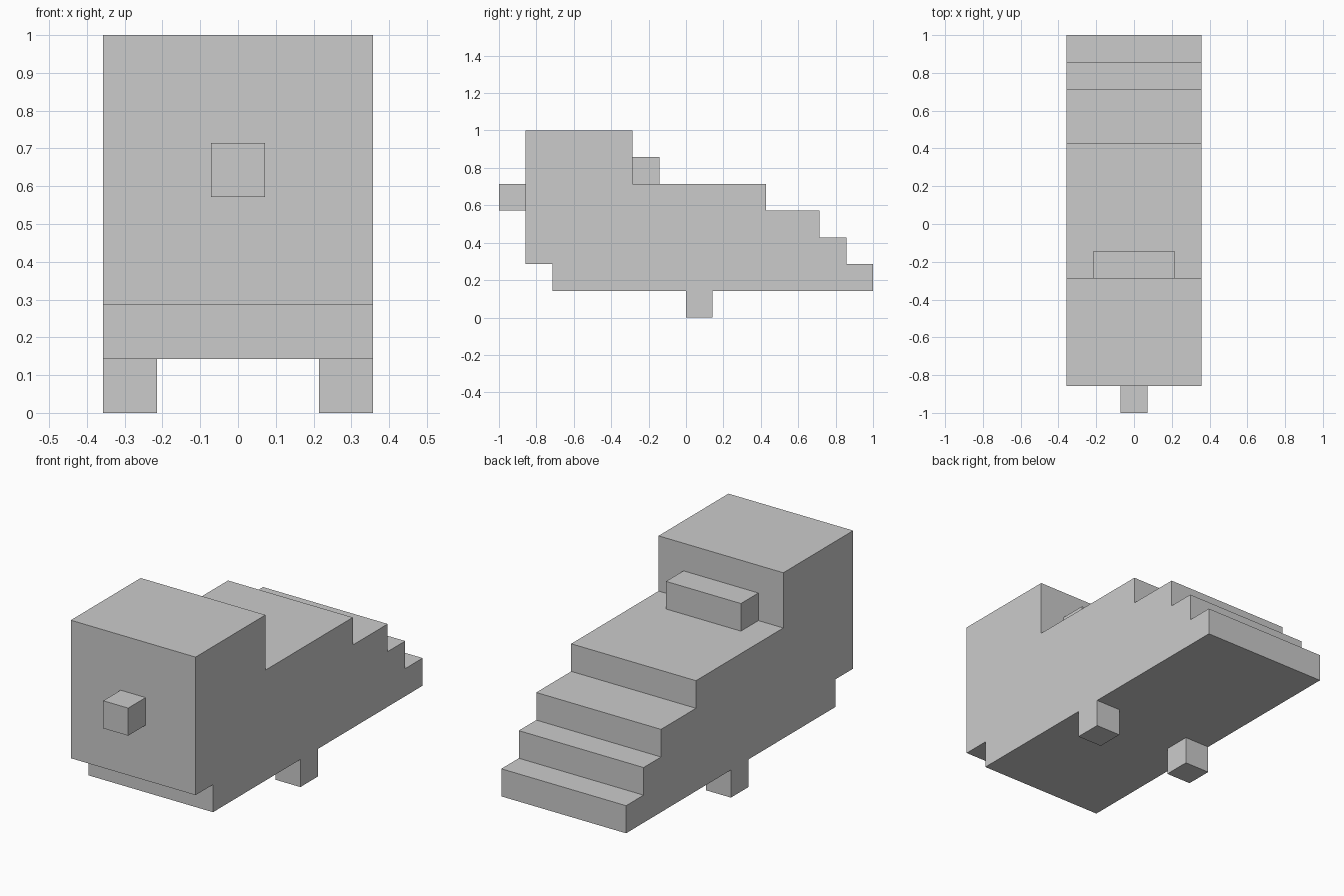
import bpy
import bmesh

if "Cube" in bpy.data.objects:
    bpy.data.objects.remove(bpy.data.objects["Cube"])

U = 1 / 7  # one block of the model's grid


def finish(name, bm):
    bmesh.ops.recalc_face_normals(bm, faces=bm.faces)
    mesh = bpy.data.meshes.new(name)
    bm.to_mesh(mesh)
    bm.free()
    obj = bpy.data.objects.new(name, mesh)
    bpy.context.collection.objects.link(obj)
    return obj


def extrude_profile(name, profile, x0, x1):
    """Extrude a (y, z) outline, given in blocks, from x0 to x1."""
    bm = bmesh.new()
    face = bm.faces.new([bm.verts.new((x0 * U, y * U, z * U)) for y, z in profile])
    ext = bmesh.ops.extrude_face_region(bm, geom=[face], use_keep_orig=True)
    moved = [v for v in ext["geom"] if isinstance(v, bmesh.types.BMVert)]
    bmesh.ops.translate(bm, verts=moved, vec=((x1 - x0) * U, 0, 0))
    return finish(name, bm)


def block(name, x, y, z):
    """Box from (min, max) ranges in blocks."""
    outline = [(y[0], z[0]), (y[1], z[0]), (y[1], z[1]), (y[0], z[1])]
    return extrude_profile(name, outline, *x)


# Body: tall head at the front, stepped tail at the back
body_outline = [
    (-5, 1), (7, 1), (7, 2), (6, 2), (6, 3), (5, 3), (5, 4), (3, 4),
    (3, 5), (-2, 5), (-2, 7), (-6, 7), (-6, 2), (-5, 2),
]
extrude_profile("body", body_outline, -2.5, 2.5)

# Nose on the front face
block("nose", (-0.5, 0.5), (-7, -6), (4, 5))

# Bar behind the head
block("back_bar", (-1.5, 1.5), (-2, -1), (5, 6))

# Pair of feet, flush with the sides
for side, x in (("left", (-2.5, -1.5)), ("right", (1.5, 2.5))):
    block(f"{side}_foot", x, (0, 1), (0, 1))
